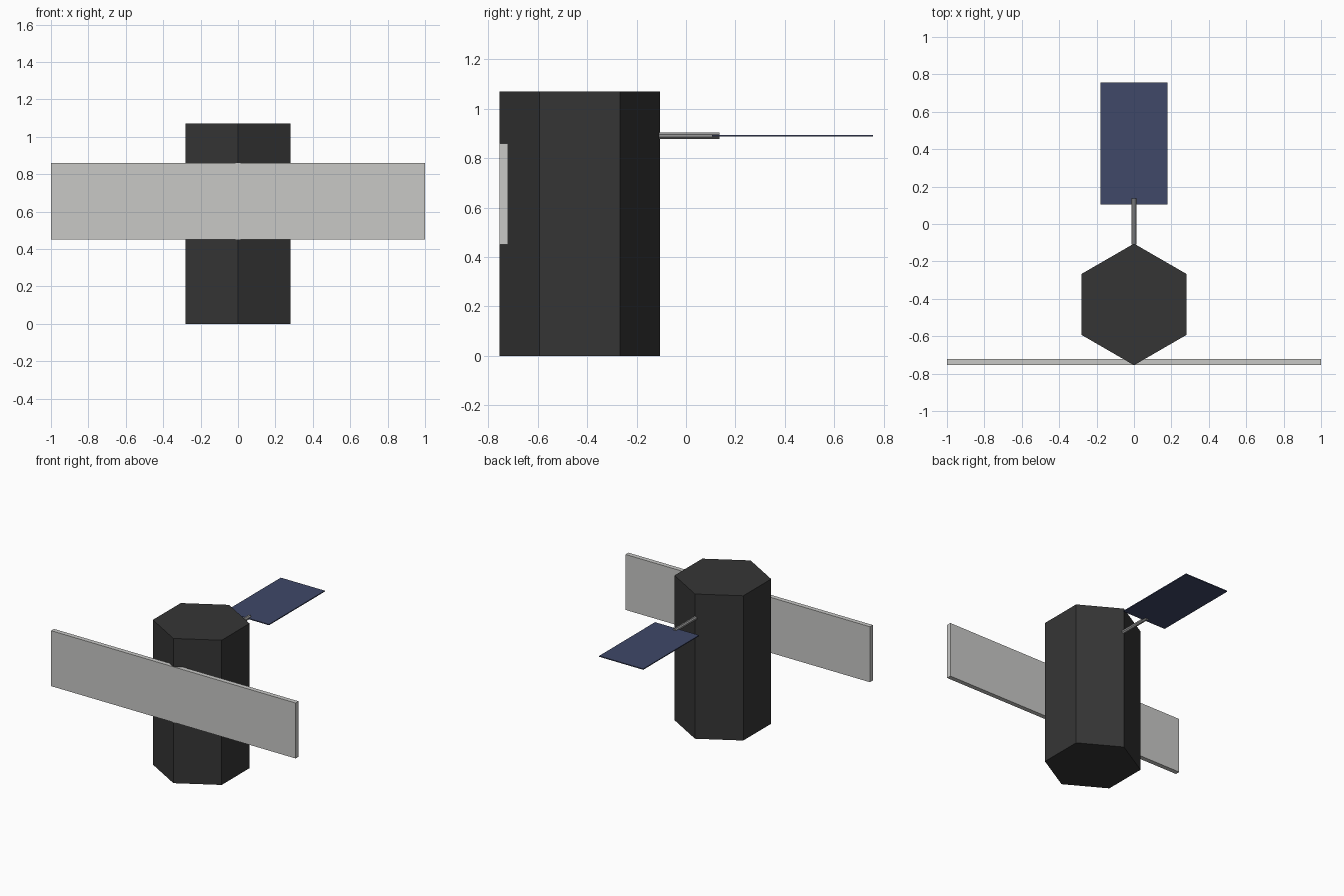
import bpy
import math

if "Cube" in bpy.data.objects:
    bpy.data.objects.remove(bpy.data.objects["Cube"])


def material(name, rgb):
    m = bpy.data.materials.new(name)
    m.diffuse_color = (*rgb, 1.0)
    m.use_nodes = True
    m.node_tree.nodes["Principled BSDF"].inputs["Base Color"].default_value = m.diffuse_color
    return m


CHARCOAL = material("charcoal", (0.036, 0.036, 0.036))
LIGHT_GREY = material("light_grey", (0.58, 0.58, 0.565))
MID_GREY = material("mid_grey", (0.32, 0.32, 0.32))
CELL_BLUE = material("cell_blue", (0.050, 0.065, 0.140))


def finish(name, mat):
    ob = bpy.context.object
    ob.name = name
    ob.data.materials.append(mat)
    return ob


def box(name, lo, hi, mat):
    """Box spanning two opposite corners."""
    centre = [(a + b) / 2 for a, b in zip(lo, hi)]
    bpy.ops.mesh.primitive_cube_add(size=1, location=centre)
    bpy.context.object.scale = [b - a for a, b in zip(lo, hi)]
    bpy.ops.object.transform_apply(location=False, rotation=False, scale=True)
    return finish(name, mat)


def prism(name, sides, radius, depth, centre, mat, rotation=(0, 0, 0)):
    bpy.ops.mesh.primitive_cylinder_add(vertices=sides, radius=radius, depth=depth,
                                        location=centre, rotation=rotation)
    return finish(name, mat)


# Hexagonal body with corners toward front and back
prism("body", 6, 0.325, 1.07, (0, -0.43, 0.535), CHARCOAL)

# Long flat antenna across the front corner
box("antenna_panel", (-1.0, -0.755, 0.45), (1.0, -0.721, 0.86), LIGHT_GREY)

# Thin boom from the rear corner to the solar panel
prism("boom", 8, 0.0145, 0.245, (0, 0.0125, 0.891), MID_GREY,
      (math.pi / 2, math.pi / 8, 0))

# Horizontal solar panel
box("solar_panel", (-0.18, 0.105, 0.887), (0.18, 0.757, 0.894), CELL_BLUE)
